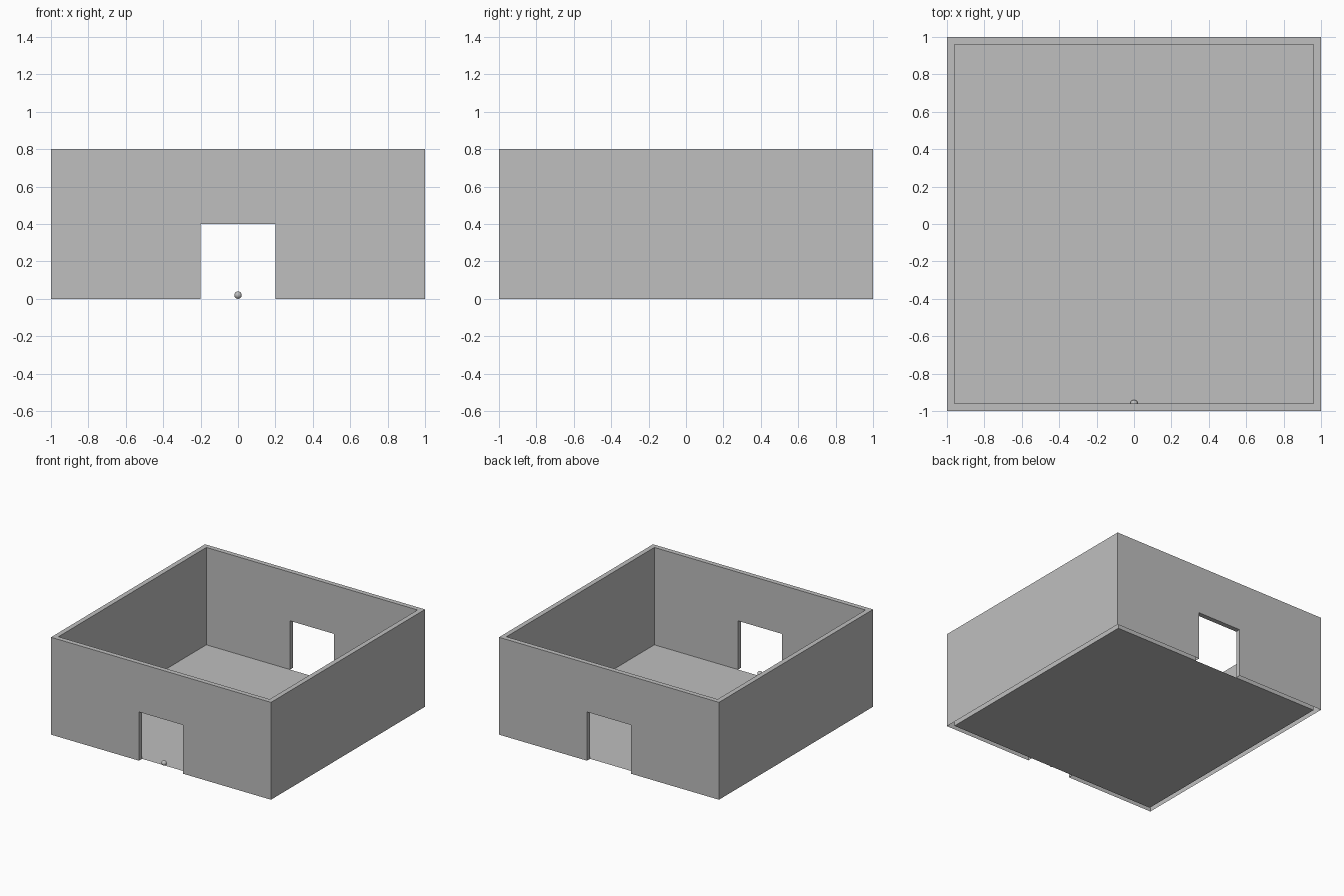
import bpy, bmesh

if "Cube" in bpy.data.objects:
    bpy.data.objects.remove(bpy.data.objects["Cube"])

grey = bpy.data.materials.new("plain grey")
grey.diffuse_color = (0.52, 0.52, 0.52, 1)
grey.use_nodes = True
grey.node_tree.nodes["Principled BSDF"].inputs["Base Color"].default_value = grey.diffuse_color


def finish(name, bm):
    me = bpy.data.meshes.new(name)
    bm.to_mesh(me)
    bm.free()
    me.materials.append(grey)
    ob = bpy.data.objects.new(name, me)
    bpy.context.collection.objects.link(ob)
    return ob


# Walls: a thin rectangular ring with a doorway in front and back, open underneath
XS = [-1, -0.96, -0.2, 0.2, 0.96, 1]
YS = [-1, -0.96, 0.96, 1]
ZS = [0, 0.4, 0.8]


def solid(i, j, k):
    if not (0 <= i < 5 and 0 <= j < 3 and 0 <= k < 2):
        return False
    if 0 < i < 4 and j == 1:        # room interior
        return False
    return not (i == 2 and k == 0)  # doorways


bm = bmesh.new()
for i in range(5):
    for j in range(3):
        for k in range(2):
            if not solid(i, j, k):
                continue
            cell = (i, j, k)
            for axis in range(3):
                for side in (0, 1):
                    near = list(cell)
                    near[axis] += 1 if side else -1
                    # skip joined cells and the open bottom of the walls
                    if solid(*near) or (axis == 2 and side == 0 and k == 0):
                        continue
                    u, v = (axis + 1) % 3, (axis + 2) % 3
                    loop = [(0, 0), (1, 0), (1, 1), (0, 1)]
                    if not side:
                        loop.reverse()
                    verts = []
                    for a, b in loop:
                        c = list(cell)
                        c[axis] += side
                        c[u] += a
                        c[v] += b
                        verts.append(bm.verts.new((XS[c[0]], YS[c[1]], ZS[c[2]])))
                    bm.faces.new(verts)
bmesh.ops.remove_doubles(bm, verts=bm.verts, dist=1e-4)
bmesh.ops.dissolve_limit(bm, angle_limit=0.01, verts=bm.verts, edges=bm.edges)
finish("walls", bm)

# Floor: flat sheet between the inner wall faces
bm = bmesh.new()
bmesh.ops.create_grid(bm, x_segments=1, y_segments=1, size=0.96)
finish("floor", bm)

# Small ball resting in the front doorway
bm = bmesh.new()
bmesh.ops.create_uvsphere(bm, u_segments=32, v_segments=16, radius=0.02)
bmesh.ops.translate(bm, vec=(0, -0.96, 0.02), verts=bm.verts)
for f in bm.faces:
    f.smooth = True
finish("ball", bm)
